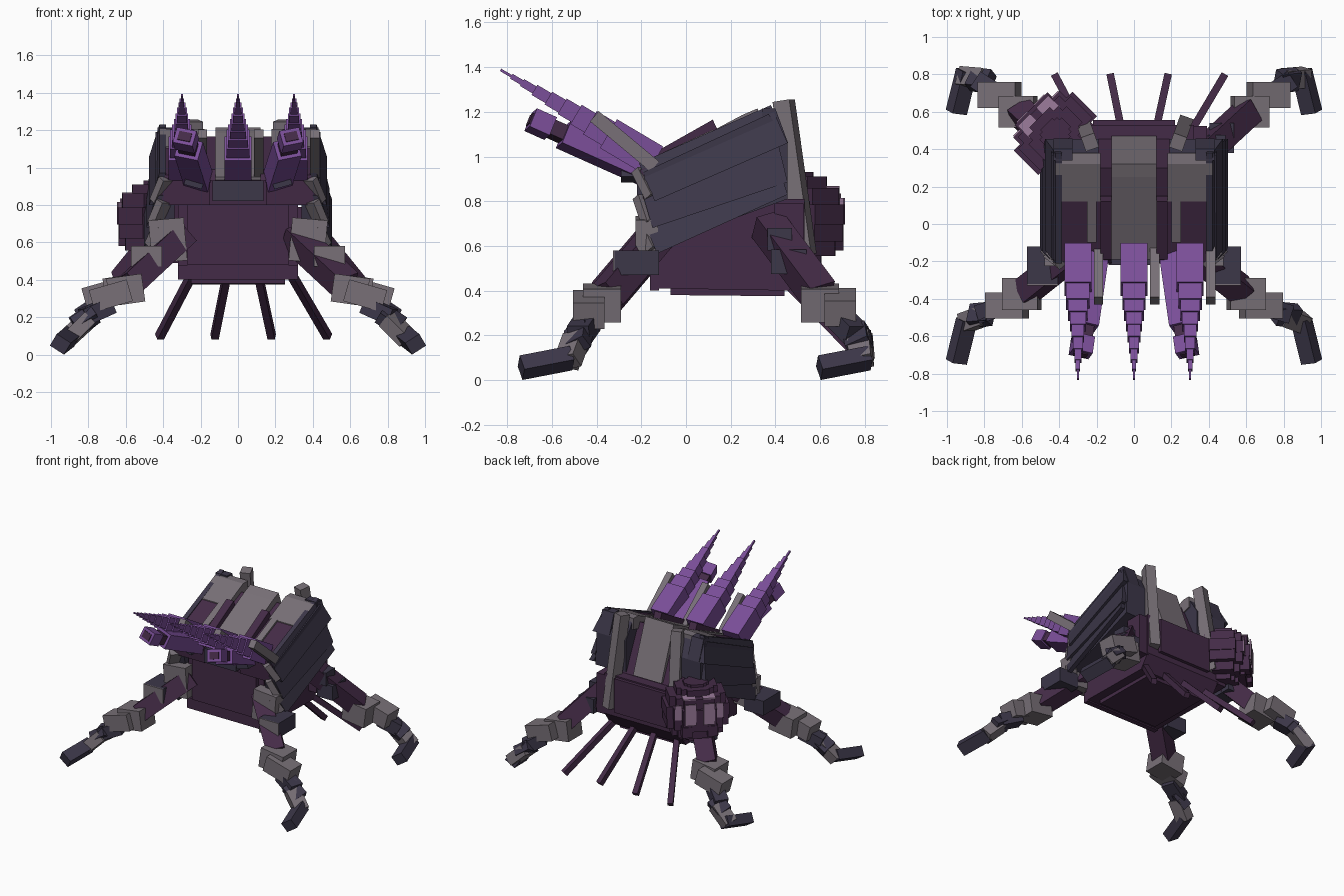
import bpy, math
from mathutils import Vector, Matrix

if "Cube" in bpy.data.objects:
    bpy.data.objects.remove(bpy.data.objects["Cube"])


def material(name, rgb):
    m = bpy.data.materials.new(name)
    lin = [((c / 255 + 0.055) / 1.055) ** 2.4 for c in rgb]
    m.diffuse_color = (*lin, 1)
    m.use_nodes = True
    m.node_tree.nodes["Principled BSDF"].inputs["Base Color"].default_value = m.diffuse_color
    return m


PLUM = material("dark plum", (68, 43, 71))
SLATE = material("dark slate", (60, 55, 73))
GREY = material("warm grey", (120, 112, 119))
VIOLET = material("violet", (122, 78, 152))
PINK = material("dusty pink", (156, 124, 156))


def mesh_object(name, verts, faces, mat):
    me = bpy.data.meshes.new(name)
    me.from_pydata(verts, [], faces)
    me.materials.append(mat)
    ob = bpy.data.objects.new(name, me)
    bpy.context.collection.objects.link(ob)
    return ob


CUBE_FACES = [(0, 1, 3, 2), (4, 6, 7, 5), (0, 4, 5, 1), (2, 3, 7, 6), (0, 2, 6, 4), (1, 5, 7, 3)]


def box(name, center, size, mat, rot=None):
    rot = rot or Matrix.Identity(3)
    verts = [Vector(center) + rot @ Vector((x * size[0] / 2, y * size[1] / 2, z * size[2] / 2))
             for x in (-1, 1) for y in (-1, 1) for z in (-1, 1)]
    return mesh_object(name, verts, CUBE_FACES, mat)


def beam(name, p0, p1, w, h, mat, roll=0):
    """Box running from p0 to p1, w wide and h high."""
    p0, p1 = Vector(p0), Vector(p1)
    d = p1 - p0
    side = d.cross(Vector((0, 0, 1))).normalized()
    rot = Matrix((side, d.normalized(), side.cross(d).normalized())).transposed()
    rot = rot @ Matrix.Rotation(math.radians(roll), 3, 'Y')
    return box(name, (p0 + p1) / 2, (w, d.length, h), mat, rot)


def prism(name, profile, x0, x1, mat):
    """Side profile of (y, z) points, clockwise, extruded along x."""
    n = len(profile)
    verts = [(x, y, z) for x in (x0, x1) for y, z in profile]
    faces = [tuple(range(n)), tuple(range(2 * n - 1, n - 1, -1))]
    faces += [(i, i + n, (i + 1) % n + n, (i + 1) % n) for i in range(n)]
    return mesh_object(name, verts, faces, mat)


def tilt(deg):
    return Matrix.Rotation(math.radians(deg), 3, 'Y')


# Lower body
prism("body", [(-.14, .41), (-.14, .81), (.53, .81), (.53, .5), (.46, .40)], -.32, .32, PLUM)
prism("belly_plate", [(-.07, .38), (-.07, .42), (.44, .42), (.44, .375)], -.25, .25, PLUM)
box("chest_panel", (0, -.155, .645), (.54, .03, .33), PLUM)
box("chest_sill", (0, -.14, .44), (.64, .04, .08), PLUM)
box("back_panel", (0, .535, .67), (.44, .04, .26), PLUM)
box("collar_plate", (0, -.18, .875), (.27, .08, .11), SLATE)

# Raised back with a central grey ridge
prism("back_core", [(-.18, .8), (-.19, .93), (.3, 1.15), (.46, .8)], -.3, .3, PLUM)
prism("ridge", [(-.15, .8), (-.19, .95), (.25, 1.185), (.32, 1.215), (.47, .82)], -.12, .12, GREY)

for s in (-1, 1):
    tag = "right" if s > 0 else "left"

    def px(x, y, z):
        return (s * x, y, z)

    def pod(name, prof, x0, x1, mat):
        prism(tag + name, prof, min(s * x0, s * x1), max(s * x0, s * x1), mat)

    # Ridge rail and leaning rear post
    pod("_rail", [(-.21, .93), (-.19, .99), (.12, 1.165), (.15, 1.1)], .12, .18, PLUM)
    beam(tag + "_post", px(.235, .437, 1.25), px(.27, .535, .56), .075, .08, GREY)

    # Shoulder pod with plum and grey top covers
    pod("_pod", [(-.17, .8), (-.19, .93), (.37, 1.19), (.455, 1.06), (.455, .82)], .19, .44, SLATE)
    pod("_pod_skirt", [(-.12, .6), (-.17, .8), (.455, .9), (.455, .81)], .34, .45, SLATE)
    pod("_pod_front", [(-.19, .8), (-.205, .94), (-.1, .98), (-.1, .8)], .15, .43, PLUM)
    pod("_pod_cover", [(-.2, .92), (-.2, .96), (.12, 1.105), (.12, 1.05)], .18, .42, PLUM)
    pod("_pod_plate", [(.12, 1.05), (.12, 1.112), (.32, 1.205), (.38, 1.205), (.38, 1.12)], .18, .42, GREY)
    pod("_pod_edge", [(-.1, .97), (-.1, 1.02), (.12, 1.12), (.12, 1.06)], .2, .25, GREY)
    pod("_pod_rear_wedge", [(.34, 1.15), (.34, 1.215), (.40, 1.215), (.457, 1.06)], .33, .43, SLATE)

    # Overlapping side armour slabs, leaning outward at the bottom
    slabs = [(-.21, .97, .38, 1.23, .455, 1.06, -.14, .80, .42, .475),
             (-.2, .85, .40, 1.11, .455, .885, -.15, .68, .435, .49),
             (-.19, .72, .41, .97, .455, .83, -.13, .565, .45, .503)]
    for i, (a, b, c, d, e, f, g, h, xt, xb) in enumerate(slabs):
        quad = [(a, b, xt), (c, d, xt), (e, f, xb), (g, h, xb)]
        v = [(s * (x - t), y, z) for t in (.035, 0) for y, z, x in quad]
        fc = [(0, 1, 2, 3), (7, 6, 5, 4)] + [(j, j + 4, (j + 1) % 4 + 4, (j + 1) % 4) for j in range(4)]
        mesh_object(f"{tag}_armour_slab_{i}", v, fc if s > 0 else [q[::-1] for q in fc], SLATE)
        beam(f"{tag}_slab_trim_{i}", px(xt - .04, a + .005, b - .03), px(xb - .045, g - .005, h + .02),
             .08, .045, GREY)

    # Legs, front then rear: arm, knee, shin, ankle, foot
    legs = {
        "front": [(.29, -.13, .64), (.58, -.36, .37), (.60, -.375, .345), (.68, -.435, .315),
                  (.79, -.47, .25), (.86, -.49, .15), (.91, -.53, .08)],
        "rear": [(.35, .36, .70), (.61, .60, .38), (.62, .60, .345), (.72, .69, .325),
                 (.80, .75, .25), (.86, .775, .15), (.92, .785, .08)],
    }
    for end, pts in legs.items():
        a0, a1, k0, k1, k2, s1, s2 = [Vector(px(*p)) for p in pts]
        n = f"{tag}_{end}_"
        beam(n + "arm", a0, a1, .13, .13, PLUM, 20)
        box(n + "knee", k0, (.19, .17, .15), GREY, tilt(8 * s))
        box(n + "shin_guard", k1, (.21, .14, .12), GREY, tilt(16 * s))
        mid = k2.lerp(s1, .5)
        beam(n + "shin", k1 - Vector((0, 0, .05)), mid, .10, .09, SLATE)
        beam(n + "calf", mid - Vector((s * .06, 0, -.02)), s1 + Vector((s * .01, 0, 0)), .11, .07, SLATE, 30)
        beam(n + "ankle", s1 - Vector((s * .06, 0, -.04)), s2, .10, .08, GREY, 15)
        oy = 0 if end == "front" else 1.335
        beam(n + "foot", px(.895, -.515 + oy, .098), px(.95, -.738 + oy, .055), .09, .075, SLATE, 33 * s)
    box(tag + "_front_shoulder", px(.375, -.175, .61), (.19, .10, .23), GREY, tilt(5 * s))
    box(tag + "_front_elbow", px(.49, -.22, .525), (.165, .2, .11), SLATE)
    box(tag + "_front_elbow_face", px(.49, -.323, .525), (.165, .009, .11), GREY)
    box(tag + "_rear_shoulder", px(.41, .42, .63), (.16, .11, .1), SLATE)
    box(tag + "_rear_elbow", px(.47, .46, .53), (.13, .16, .11), SLATE)
    box(tag + "_rear_bracket", px(.35, .46, .64), (.08, .13, .3), PLUM)

    # Lower gun under each outer spike, angled in toward the body
    g0, g1 = Vector(px(.21, -.17, .93)), Vector(px(.285, -.695, 1.165))
    beam(tag + "_gun_body", g0, g0.lerp(g1, .72), .13, .11, VIOLET, 12 * s)
    beam(tag + "_gun_barrel", g0.lerp(g1, .7), g0.lerp(g1, .85), .09, .07, PLUM, 12 * s)
    beam(tag + "_gun_muzzle", g0.lerp(g1, .83), g1, .11, .09, VIOLET, 12 * s)
    beam(tag + "_gun_bore", g1, g1 + (g1 - g0).normalized() * .006, .07, .05, PLUM, 12 * s)
    box(tag + "_gun_mount", px(.23, -.23, .94), (.1, .12, .09), SLATE, tilt(-15 * s))

# Three stepped spikes, each with a grey rod beside it
STEPS = [(0, .30, .145, .15), (.28, .42, .125, .12), (.40, .51, .105, .10), (.50, .60, .085, .08),
         (.59, .69, .068, .066), (.68, .78, .052, .052), (.77, .86, .036, .036),
         (.85, .93, .024, .024), (.92, 1, .012, .012)]
for k, x in enumerate((-.3, 0, .3)):
    base, tip = Vector((x, -.14, .98)), Vector((x, -.83, 1.388))
    for i, (t0, t1, w, h) in enumerate(STEPS):
        beam(f"spike_{k}_step_{i}", base.lerp(tip, t0), base.lerp(tip, t1), w, h, VIOLET)
    beam(f"spike_{k}_rod", (x + .11, -.14, .955), (x + .11, -.41, 1.18), .05, .06, GREY)

# Thin trailing rods below the rear edge
for i, (x0, x1) in enumerate([(-.25, -.42), (-.06, -.125), (.11, .18), (.29, .48)]):
    beam(f"trailing_rod_{i}", (x0, .47, .42), (x1, .79, .095), .04, .04, PLUM)

# Rounded head of stacked blocks, turned to the rear left
turn = Matrix.Rotation(math.radians(45), 3, 'Z')
HEAD = Vector((-.42, .485, .71))


def head_box(name, offset, size, mat):
    box(name, HEAD + turn @ Vector(offset), size, mat, turn)


for i, (z, r, h) in enumerate([(-.17, .10, .05), (-.12, .15, .07), (-.05, .18, .08), (.03, .185, .09),
                               (.11, .165, .08), (.17, .12, .06), (.205, .07, .03)]):
    head_box(f"head_layer_{i}", (0, 0, z), (r * 2.4, r * 1.0, h), PLUM)
    head_box(f"head_layer_mid_{i}", (0, 0, z), (r * 1.9, r * 1.55, h), PLUM)
    head_box(f"head_layer_cross_{i}", (0, 0, z), (r * 1.3, r * 2, h), PLUM)
head_box("neck", (.02, -.16, -.02), (.24, .16, .24), PLUM)
for s in (-1, 1):
    head_box(f"face_plate_{s}", (s * .065, .187, .045), (.08, .009, .16), PINK)
    head_box(f"brow_plate_{s}", (s * .07, .125, .153), (.09, .09, .009), PINK)
    head_box(f"cheek_plate_{s}", (s * .145, .146, .05), (.05, .009, .11), PINK)
    head_box(f"jaw_{s}", (s * .09, .14, -.09), (.07, .09, .08), PLUM)
